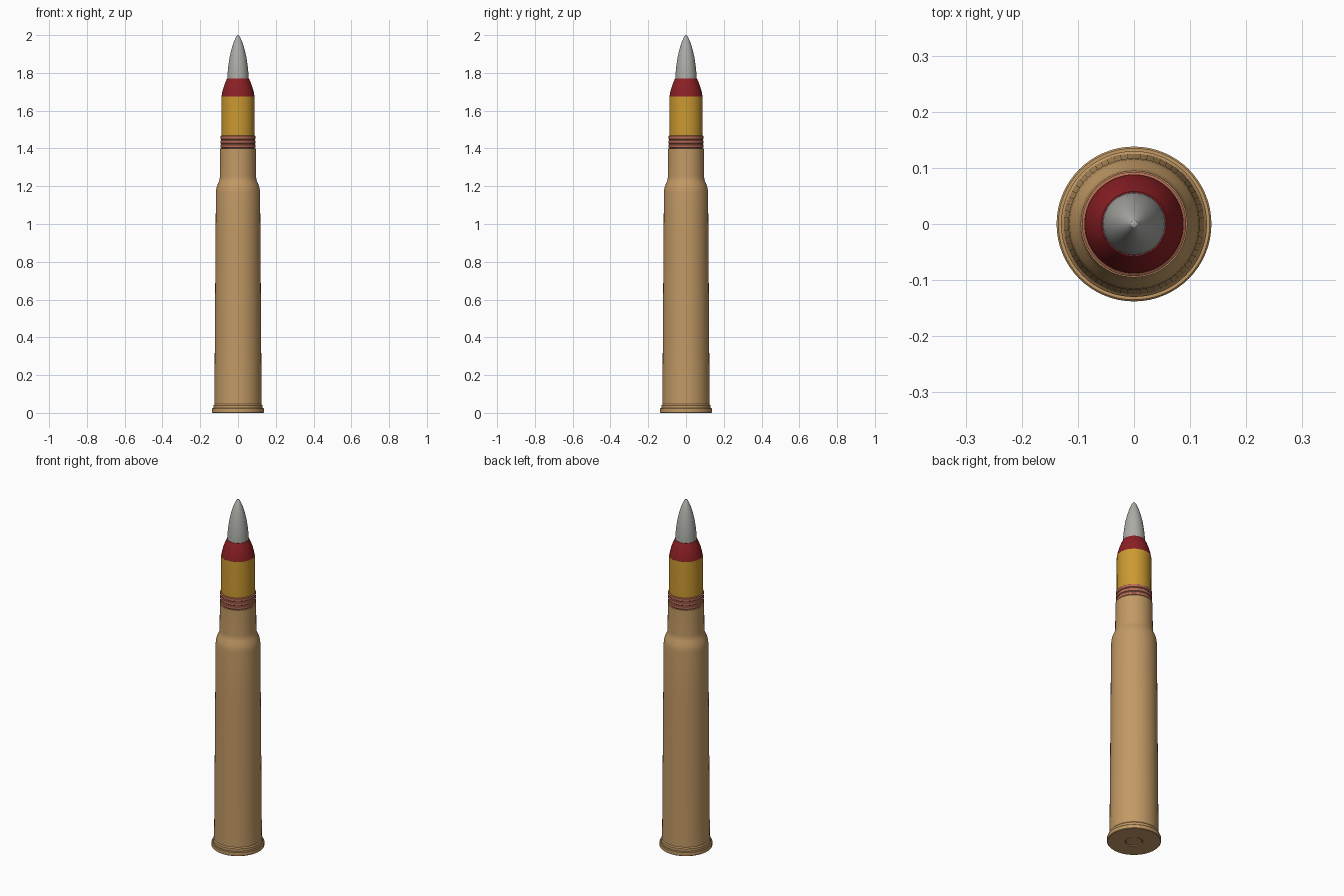
import bpy, bmesh, math

if "Cube" in bpy.data.objects:
    bpy.data.objects.remove(bpy.data.objects["Cube"])

SIDES = 64


def material(name, rgb):
    m = bpy.data.materials.new(name)
    m.diffuse_color = (*rgb, 1.0)
    m.use_nodes = True
    m.node_tree.nodes["Principled BSDF"].inputs["Base Color"].default_value = m.diffuse_color
    return m


brass = material("brass", (0.54, 0.32, 0.13))
copper = material("copper", (0.47, 0.15, 0.095))
yellow = material("yellow_paint", (0.60, 0.32, 0.03))
red = material("red_paint", (0.26, 0.014, 0.018))
steel = material("grey_metal", (0.41, 0.41, 0.39))


def lathe(name, profile, mat):
    """Revolve (radius, z) points about z; radius 0 closes on a pole."""
    bm = bmesh.new()
    rings = []
    for r, z in profile:
        if r == 0:
            rings.append([bm.verts.new((0, 0, z))] * SIDES)
        else:
            rings.append([bm.verts.new((r * math.cos(2 * math.pi * i / SIDES),
                                        r * math.sin(2 * math.pi * i / SIDES), z))
                          for i in range(SIDES)])
    for a, b in zip(rings, rings[1:]):
        for i in range(SIDES):
            j = (i + 1) % SIDES
            quad = list(dict.fromkeys((a[i], a[j], b[j], b[i])))
            bm.faces.new(quad)
    bmesh.ops.recalc_face_normals(bm, faces=bm.faces)
    me = bpy.data.meshes.new(name)
    bm.to_mesh(me)
    bm.free()
    me.materials.append(mat)
    ob = bpy.data.objects.new(name, me)
    bpy.context.collection.objects.link(ob)
    bpy.ops.object.select_all(action='DESELECT')
    ob.select_set(True)
    bpy.context.view_layer.objects.active = ob
    bpy.ops.object.shade_smooth_by_angle(angle=math.radians(30))
    return ob


# Cartridge case: base with primer groove, rim, tapered body, shoulder, neck
lathe("case", [
    (0, 0.002), (0.040, 0.002), (0.041, 0.006), (0.044, 0.006), (0.045, 0),
    (0.135, 0), (0.138, 0.003), (0.138, 0.022), (0.135, 0.025),
    (0.130, 0.025), (0.130, 0.040), (0.125, 0.046),
    (0.123, 0.33), (0.121, 0.61), (0.119, 0.89), (0.117, 1.165),
    (0.115, 1.185), (0.111, 1.202), (0.101, 1.225), (0.097, 1.238),
    (0.096, 1.255), (0.095, 1.40), (0.088, 1.40), (0, 1.40)], brass)

# Driving bands with grooves between them
bands = [(0, 1.395), (0.086, 1.395)]
for i in range(3):
    z = 1.402 + i * 0.023
    bands += [(0.089, z), (0.093, z + 0.003), (0.093, z + 0.017), (0.089, z + 0.020)]
bands += [(0.086, 1.470), (0, 1.470)]
lathe("driving_bands", bands, copper)

# Painted projectile body and ogive collar
lathe("projectile_body", [(0, 1.46), (0.088, 1.46), (0.0885, 1.65),
                          (0.088, 1.676), (0, 1.676)], yellow)
lathe("red_collar", [(0, 1.676), (0.0875, 1.676), (0.083, 1.70), (0.076, 1.725),
                     (0.067, 1.75), (0.058, 1.77), (0, 1.77)], red)

# Pointed fuze nose
lathe("nose_fuze", [(0, 1.765), (0.056, 1.765), (0.055, 1.80), (0.051, 1.84),
                    (0.045, 1.88), (0.036, 1.92), (0.025, 1.957), (0.013, 1.985),
                    (0.006, 1.997), (0, 2.0)], steel)
